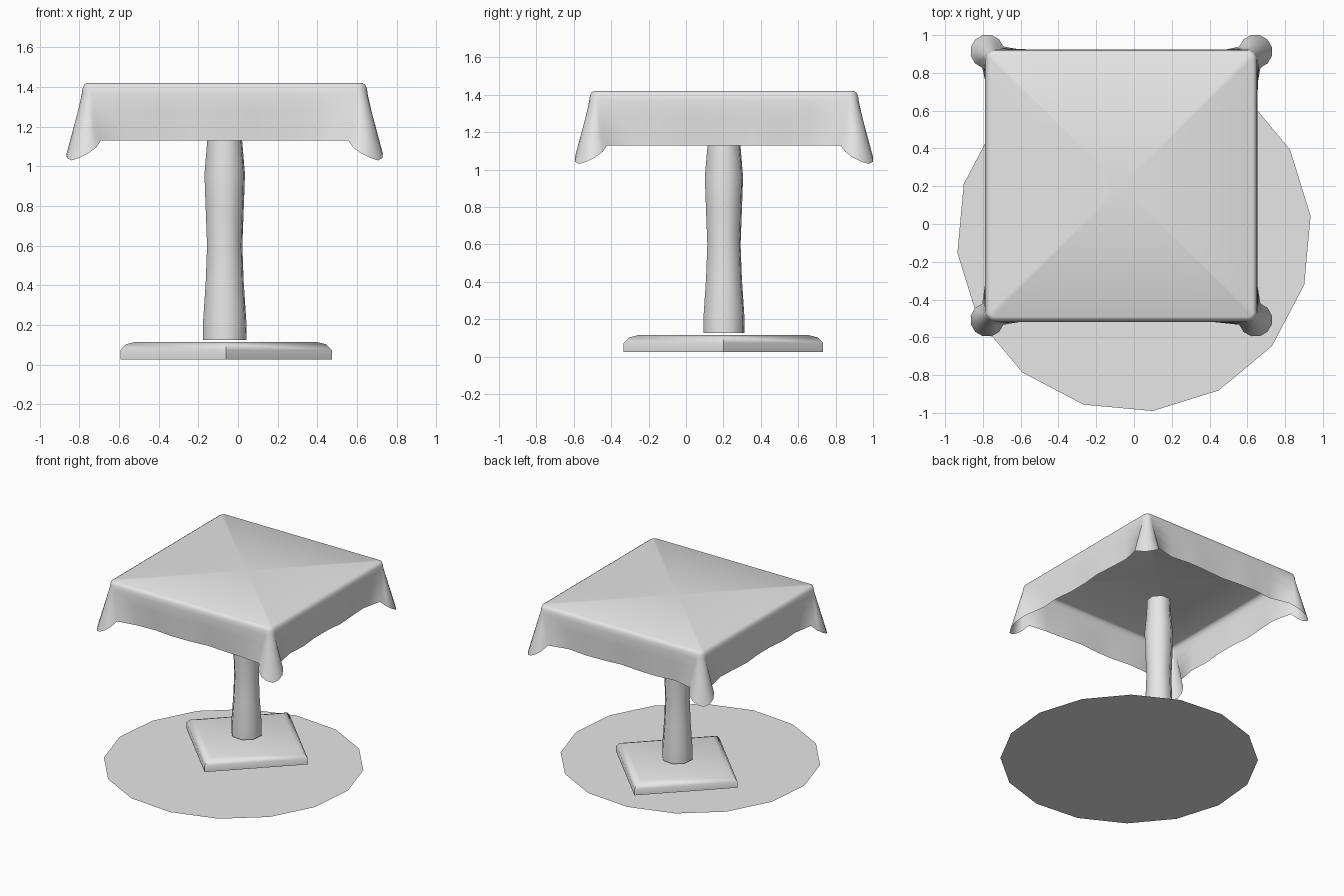
import bpy
import bmesh
from math import sin, cos, pi, radians

cube = bpy.data.objects.get("Cube")
if cube:
    bpy.data.objects.remove(cube, do_unlink=True)

grey = bpy.data.materials.new("light_grey")
grey.use_nodes = True
grey.diffuse_color = (0.8, 0.8, 0.8, 1)
grey.node_tree.nodes["Principled BSDF"].inputs["Base Color"].default_value = (0.8, 0.8, 0.8, 1)

CX, CY = -0.067, 0.203  # table axis


def loft(name, rings, cap_top=True, cap_bottom=True, smooth=None, fan=False):
    """Skin counter-clockwise rings listed from top to bottom."""
    bm = bmesh.new()
    loops = [[bm.verts.new(p) for p in ring] for ring in rings]
    n = len(loops[0])
    for a, b in zip(loops, loops[1:]):
        for i in range(n):
            j = (i + 1) % n
            bm.faces.new((a[i], b[i], b[j], a[j]))
    if fan:
        centre = bm.verts.new((CX, CY, rings[0][0][2]))
        for i in range(n):
            bm.faces.new((centre, loops[0][i], loops[0][(i + 1) % n]))
    elif cap_top:
        bm.faces.new(loops[0])
    if cap_bottom:
        bm.faces.new(loops[-1][::-1])
    mesh = bpy.data.meshes.new(name)
    bm.to_mesh(mesh)
    bm.free()
    mesh.materials.append(grey)
    obj = bpy.data.objects.new(name, mesh)
    bpy.context.collection.objects.link(obj)
    if smooth:
        bpy.ops.object.select_all(action="DESELECT")
        obj.select_set(True)
        bpy.context.view_layer.objects.active = obj
        bpy.ops.object.shade_smooth_by_angle(angle=radians(smooth))
    return obj


def ngon(sides, radius, z, turn=0.0, x=CX, y=CY):
    return [(x + radius * cos(turn + 2 * pi * i / sides),
             y + radius * sin(turn + 2 * pi * i / sides), z) for i in range(sides)]


# Flat floor disc
loft("floor_disc", [ngon(16, 0.94, 0.0, radians(6), 0, -0.055)], cap_bottom=False)

# Square foot, set cornerwise, with a rounded upper edge
foot = [(0.455, 0.115), (0.505, 0.102), (0.533, 0.073), (0.533, 0.025)]
loft("foot_plate", [ngon(4, r, z, 0.0, -0.06, 0.2) for r, z in foot], smooth=50)

# Eight-sided waisted column
column = [(0.088, 1.24), (0.092, 1.13), (0.107, 0.96), (0.101, 0.8),
          (0.093, 0.6), (0.1, 0.42), (0.114, 0.22), (0.114, 0.125)]
loft("column", [ngon(8, r, z, radians(17)) for r, z in column], smooth=50)


def cloth_ring(half, radius, spread, z, drop, wave):
    """Square ring whose corners are arcs; drop lowers the corner folds."""
    ring = []
    for side in range(4):
        local = []
        # straight run of this side, then the corner fold after it
        for k in range(7):
            t = (k - 3) / 4
            local.append((half + radius * cos(spread) * (drop > 0) + wave * sin(5 * t + side)
                          if drop else half + radius, t * 0.62, z))
        for k in range(9):
            s = (k - 4) / 4
            a = pi / 4 + s * spread
            local.append((half + radius * cos(a), half + radius * sin(a),
                          z - drop * (1 - abs(s) ** 1.5)))
        c, d = round(cos(side * pi / 2)), round(sin(side * pi / 2))
        ring += [(CX + x * c - y * d, CY + x * d + y * c, h) for x, y, h in local]
    return ring


# Draped cloth: flat top, rounded rim, then a skirt flaring into corner folds
rim = [cloth_ring(0.67, 0.025, pi / 4, 1.42, 0, 0),
       cloth_ring(0.67, 0.039, pi / 4, 1.412, 0, 0),
       cloth_ring(0.67, 0.047, pi / 4, 1.393, 0, 0)]
top = cloth_ring(0.67, 0.051, pi / 4, 1.365, 0, 0)
hem = cloth_ring(0.71, 0.09, radians(118), 1.13, 0.1, 0.01)
# keep the middle of each hem almost straight under the rim
for i, (x, y, z) in enumerate(hem):
    if i % 16 < 7:
        lean = 0.71 + 0.01 * sin(1.9 * i)
        if i // 16 % 2 == 0:
            x = CX + (lean if x > CX else -lean)
        else:
            y = CY + (lean if y > CY else -lean)
        hem[i] = (x, y, z)
skirt = [[tuple(p + (q - p) * f for p, q in zip(a, b)) for a, b in zip(top, hem)]
         for f in (0.33, 0.67)]
loft("tablecloth", rim + [top] + skirt + [hem], cap_bottom=False, smooth=80, fan=True)
